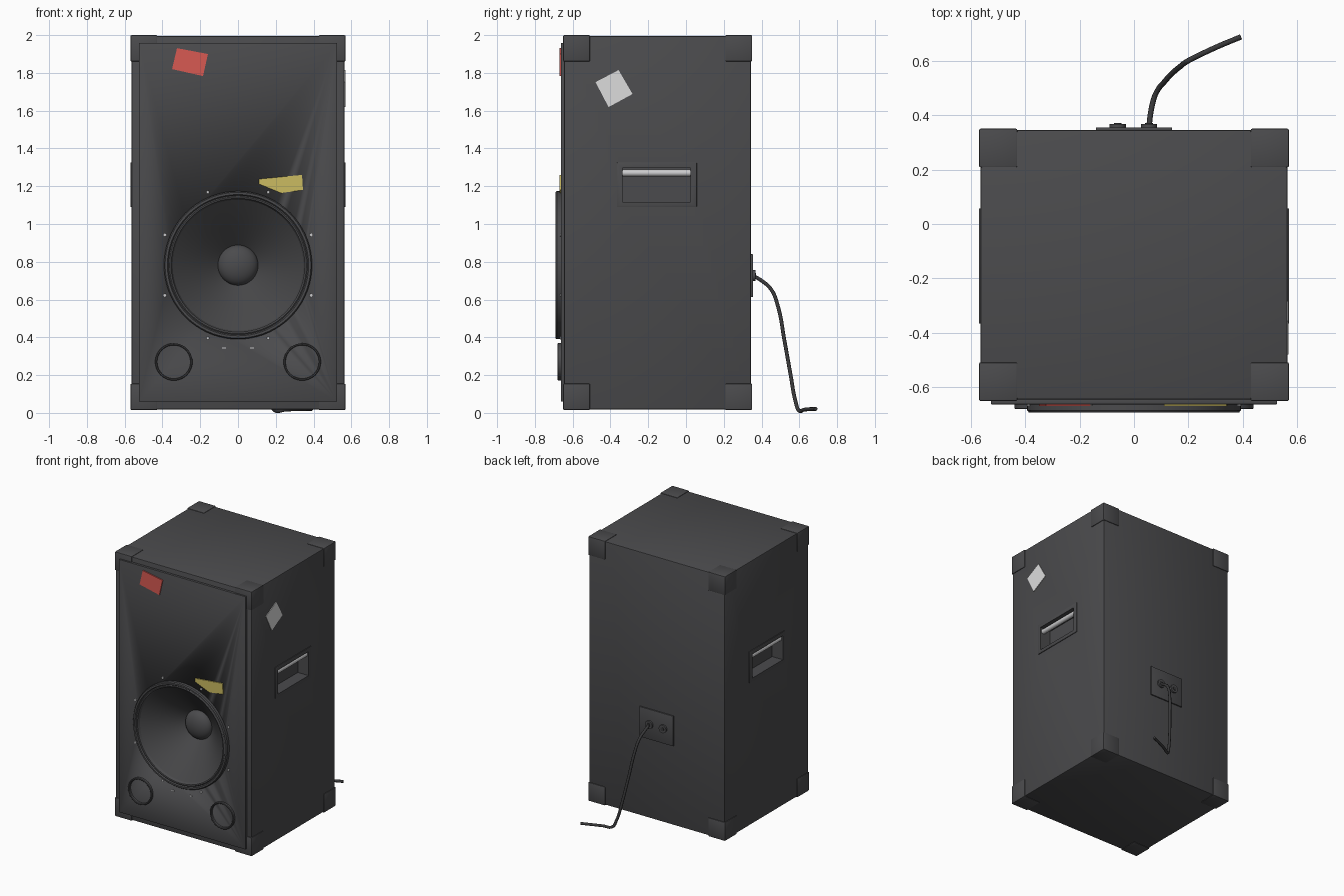
import bpy, bmesh, math
from mathutils import Vector, Matrix

if "Cube" in bpy.data.objects:
    bpy.data.objects.remove(bpy.data.objects["Cube"])


def mat(name, r, g, b):
    m = bpy.data.materials.new(name)
    m.diffuse_color = (r, g, b, 1)
    m.use_nodes = True
    m.node_tree.nodes["Principled BSDF"].inputs["Base Color"].default_value = m.diffuse_color
    return m


BLACK = mat("charcoal", 0.07, 0.07, 0.074)
CONE = mat("cone_grey", 0.062, 0.062, 0.065)
CABLE = mat("cable_black", 0.04, 0.04, 0.042)
METAL = mat("light_metal", 0.6, 0.6, 0.61)
RED = mat("red_tape", 0.68, 0.10, 0.085)
YELLOW = mat("yellow_tape", 0.60, 0.50, 0.12)
WHITE = mat("white_tape", 0.72, 0.72, 0.72)


def finish(bm, name, material, smooth=True):
    me = bpy.data.meshes.new(name)
    bm.to_mesh(me)
    bm.free()
    ob = bpy.data.objects.new(name, me)
    bpy.context.collection.objects.link(ob)
    if material:
        me.materials.append(material)
    if smooth:
        select(ob)
        bpy.ops.object.shade_smooth_by_angle(angle=math.radians(35))
    return ob


def select(ob):
    bpy.ops.object.select_all(action='DESELECT')
    ob.select_set(True)
    bpy.context.view_layer.objects.active = ob


def box(name, lo, hi, material, bevel=0.0):
    bm = bmesh.new()
    bmesh.ops.create_cube(bm, size=1)
    for v in bm.verts:
        v.co = Vector([(a + b) / 2 + c * (b - a) for a, b, c in zip(lo, hi, v.co)])
    if bevel:
        bmesh.ops.bevel(bm, geom=bm.edges[:], offset=bevel, segments=2,
                        profile=0.5, affect='EDGES')
    return finish(bm, name, material, bevel > 0)


def cylinder_y(name, x, z, y0, y1, r, material, seg=32):
    bm = bmesh.new()
    bmesh.ops.create_cone(bm, cap_ends=True, segments=seg, radius1=r, radius2=r, depth=y1 - y0,
                          matrix=Matrix.Translation((x, (y0 + y1) / 2, z))
                          @ Matrix.Rotation(math.pi / 2, 4, 'X'))
    return finish(bm, name, material)


def lathe_y(name, profile, x, z, material, seg=64):
    """Spin (radius, y) points around an axis along y."""
    bm = bmesh.new()
    rings = [[bm.verts.new((x + r * math.cos(2 * math.pi * j / seg), y,
                            z + r * math.sin(2 * math.pi * j / seg))) for j in range(seg)]
             for r, y in profile]
    for a, b in zip(rings, rings[1:]):
        for j in range(seg):
            k = (j + 1) % seg
            bm.faces.new((a[j], a[k], b[k], b[j]))
    bmesh.ops.remove_doubles(bm, verts=bm.verts[:], dist=1e-5)
    return finish(bm, name, material)


def plate(name, pts, offset, material):
    """Thin plate from a 3D outline."""
    bm = bmesh.new()
    f = bm.faces.new([bm.verts.new(p) for p in pts])
    ext = bmesh.ops.extrude_face_region(bm, geom=[f])
    for v in ext["geom"]:
        if isinstance(v, bmesh.types.BMVert):
            v.co += Vector(offset)
    bmesh.ops.recalc_face_normals(bm, faces=bm.faces[:])
    return finish(bm, name, material, False)


def cut(ob, cutter):
    m = ob.modifiers.new("cut", 'BOOLEAN')
    m.operation, m.object, m.solver = 'DIFFERENCE', cutter, 'EXACT'
    select(ob)
    bpy.ops.object.modifier_apply(modifier=m.name)


# Cabinet and front baffle
cabinet = box("cabinet", (-0.564, -0.645, 0.019), (0.564, 0.345, 1.996), BLACK, 0.008)
baffle = box("front_baffle", (-0.525, -0.662, 0.06), (0.525, -0.64, 1.958), BLACK, 0.003)

# Corner protectors
for sx in (-1, 1):
    for y0, y1 in ((-0.65, -0.508), (0.208, 0.35)):
        for z0, z1 in ((0.015, 0.155), (1.86, 2.0)):
            xs = sorted((sx * 0.428, sx * 0.569))
            box("corner_protector", (xs[0], y0, z0), (xs[1], y1, z1), BLACK, 0.006)

# Recessed side handles
for sx in (-1, 1):
    xs = sorted((sx * 0.55, sx * 0.569))
    frame = box("handle_plate", (xs[0], -0.365, 1.09), (xs[1], 0.057, 1.325), BLACK, 0.002)
    xs = sorted((sx * 0.48, sx * 0.65))
    cutter = box("handle_cutter", (xs[0], -0.336, 1.116), (xs[1], 0.024, 1.296), None)
    cut(cabinet, cutter)
    cut(frame, cutter)
    bpy.data.objects.remove(cutter)
    cylinder_y("handle_bar", sx * 0.542, 1.27, -0.336, 0.024, 0.018, METAL, 24)

# Woofer opening
WZ = 0.782
cutter = cylinder_y("woofer_cutter", 0, WZ, -0.8, -0.43, 0.352, None, 64)
cut(cabinet, cutter)
cut(baffle, cutter)
bpy.data.objects.remove(cutter)

# Woofer rim, cone and dust cap
lathe_y("woofer_rim", [(0.392, -0.655), (0.392, -0.684), (0.386, -0.692), (0.374, -0.692),
                       (0.368, -0.684), (0.362, -0.688), (0.354, -0.686), (0.349, -0.675),
                       (0.345, -0.664)], 0, WZ, BLACK, 72)
lathe_y("woofer_cone", [(0.347, -0.668), (0.29, -0.622), (0.22, -0.562), (0.15, -0.50),
                        (0.09, -0.447)], 0, WZ, CONE, 72)
cap = [(0.107 * math.cos(t * math.pi / 16), -0.46 - 0.06 * math.sin(t * math.pi / 16))
       for t in range(8)] + [(0, -0.52)]
lathe_y("dust_cap", cap, 0, WZ, BLACK, 48)

# Screws around the woofer and two small clips below it
for i in range(8):
    a = math.radians(22.5 + 45 * i)
    cylinder_y("woofer_screw", 0.418 * math.cos(a), WZ + 0.418 * math.sin(a),
               -0.668, -0.66, 0.008, METAL, 10)
for x in (-0.074, 0.074):
    box("baffle_clip", (x - 0.011, -0.667, 0.341), (x + 0.011, -0.66, 0.347), METAL)

# Bass port rings
for x in (-0.34, 0.34):
    lathe_y("port_ring", [(0.099, -0.66), (0.099, -0.677), (0.096, -0.68), (0.091, -0.68),
                          (0.088, -0.677), (0.088, -0.66)], x, 0.27, BLACK, 40)

# Tape pieces on the front and the right side
red = [(-0.323, 1.931), (-0.159, 1.90), (-0.185, 1.783), (-0.349, 1.82)]
yellow = [(0.111, 1.238), (0.339, 1.26), (0.344, 1.18), (0.228, 1.164), (0.111, 1.212)]
white = [(-0.357, 1.815), (-0.283, 1.688), (-0.41, 1.619), (-0.479, 1.751)]
plate("red_tape", [(x, -0.661, z) for x, z in red], (0, -0.008, 0), RED)
plate("yellow_tape", [(x, -0.661, z) for x, z in yellow], (0, -0.008, 0), YELLOW)
plate("white_tape", [(0.563, y, z) for y, z in white], (0.005, 0, 0), WHITE)

# Rear terminal plate with two sockets
box("terminal_plate", (-0.14, 0.34, 0.614), (0.14, 0.354, 0.84), BLACK, 0.002)
for x in (-0.06, 0.055):
    cylinder_y("socket", x, 0.727, 0.35, 0.367, 0.03, BLACK, 24)
    cylinder_y("socket_core", x, 0.727, 0.36, 0.371, 0.014, CABLE, 16)

# Trailing cable
path = [(0.055, 0.355, 0.727), (0.06, 0.40, 0.70), (0.07, 0.45, 0.655), (0.085, 0.488, 0.56),
        (0.11, 0.52, 0.39), (0.14, 0.553, 0.206), (0.172, 0.58, 0.06), (0.195, 0.597, 0.013),
        (0.25, 0.625, 0.017), (0.32, 0.657, 0.02), (0.393, 0.687, 0.021)]
cu = bpy.data.curves.new("cable", 'CURVE')
cu.dimensions = '3D'
cu.bevel_depth, cu.bevel_resolution, cu.resolution_u = 0.01, 3, 6
cu.use_fill_caps = True
sp = cu.splines.new('BEZIER')
sp.bezier_points.add(len(path) - 1)
for p, co in zip(sp.bezier_points, path):
    p.co = co
    p.handle_left_type = p.handle_right_type = 'AUTO'
cu.materials.append(CABLE)
bpy.context.collection.objects.link(bpy.data.objects.new("cable", cu))
